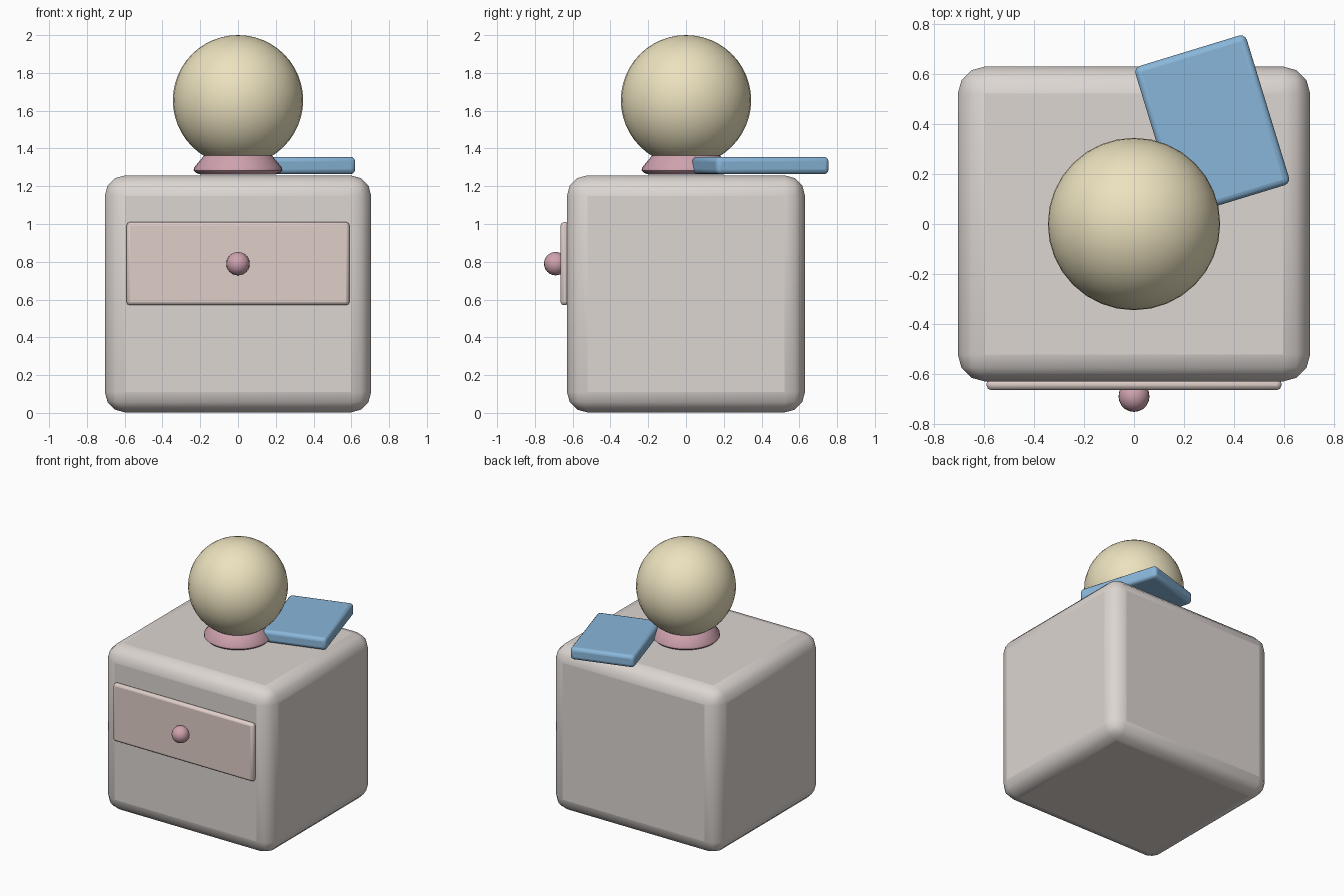
import bpy
from math import radians, sin, cos, tau

if "Cube" in bpy.data.objects:
    bpy.data.objects.remove(bpy.data.objects["Cube"])


def finish(ob, color):
    mat = bpy.data.materials.new(ob.name + "_color")
    mat.diffuse_color = (*color, 1)
    mat.use_nodes = True
    mat.node_tree.nodes["Principled BSDF"].inputs["Base Color"].default_value = mat.diffuse_color
    ob.data.materials.append(mat)
    bpy.ops.object.select_all(action='DESELECT')
    ob.select_set(True)
    bpy.context.view_layer.objects.active = ob
    bpy.ops.object.shade_smooth_by_angle(angle=radians(40))
    return ob


def rounded_box(name, center, size, bevel, segments, color, turn=0):
    bpy.ops.mesh.primitive_cube_add(size=1, location=center)
    ob = bpy.context.object
    ob.name = name
    ob.scale = size
    bpy.ops.object.transform_apply(location=False, rotation=False, scale=True)
    ob.rotation_euler.z = radians(turn)
    mod = ob.modifiers.new("bevel", 'BEVEL')
    mod.width = bevel
    mod.segments = segments
    return finish(ob, color)


def ball(name, center, radius, segments, rings, color):
    bpy.ops.mesh.primitive_uv_sphere_add(segments=segments, ring_count=rings,
                                         radius=radius, location=center)
    bpy.context.object.name = name
    return finish(bpy.context.object, color)


def lathe(name, profile, sides, color):
    n = sides
    verts = [(r * cos(tau * i / n), r * sin(tau * i / n), z)
             for r, z in profile for i in range(n)]
    faces = [(k * n + i, k * n + (i + 1) % n, (k + 1) * n + (i + 1) % n, (k + 1) * n + i)
             for k in range(len(profile) - 1) for i in range(n)]
    faces += [tuple(reversed(range(n))), tuple(range(len(verts) - n, len(verts)))]
    me = bpy.data.meshes.new(name)
    me.from_pydata(verts, [], faces)
    ob = bpy.data.objects.new(name, me)
    bpy.context.collection.objects.link(ob)
    return finish(ob, color)


PINK = (0.62, 0.36, 0.42)

# Nightstand with one drawer
rounded_box("cabinet", (0, 0, 0.63), (1.41, 1.26, 1.255), 0.108, 3, (0.72, 0.67, 0.64))
rounded_box("drawer_front", (0, -0.642, 0.79), (1.18, 0.045, 0.44), 0.018, 2, (0.74, 0.62, 0.58))
ball("drawer_knob", (0, -0.69, 0.79), 0.062, 20, 12, PINK)

# Globe lamp
lathe("lamp_base", [(0.198, 1.262), (0.222, 1.27), (0.235, 1.283), (0.233, 1.298),
                    (0.182, 1.36), (0.165, 1.375)], 32, PINK)
ball("lamp_globe", (0, 0, 1.655), 0.345, 32, 24, (0.84, 0.76, 0.52))

# Book lying askew, overhanging the back edge
rounded_box("book", (0.313, 0.394, 1.31), (0.466, 0.626, 0.092), 0.025, 3,
            (0.25, 0.47, 0.70), 17)
